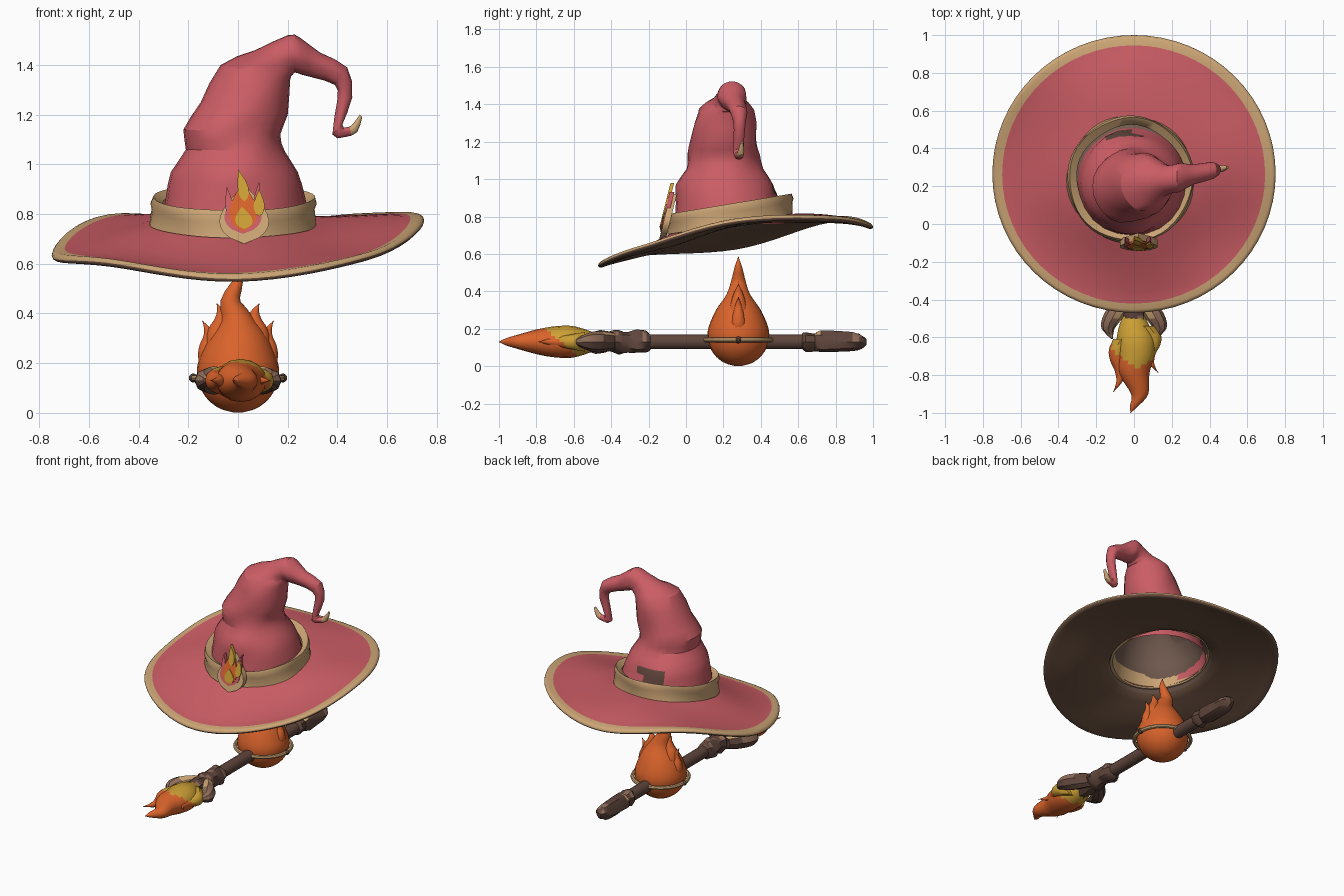
import bpy, bmesh, math, random
from mathutils import Vector

random.seed(4)
if "Cube" in bpy.data.objects:
    bpy.data.objects.remove(bpy.data.objects["Cube"])


def material(name, *rgb):
    m = bpy.data.materials.new(name)
    m.use_nodes = True
    m.diffuse_color = (*rgb, 1)
    m.node_tree.nodes["Principled BSDF"].inputs["Base Color"].default_value = (*rgb, 1)
    return m


PINK = material("rose cloth", 0.6, 0.11, 0.13)
TAN = material("tan leather", 0.61, 0.38, 0.18)
BROWN = material("dark brown", 0.115, 0.06, 0.045)
UNDER = material("underside brown", 0.15, 0.083, 0.052)
LINING = material("lining brown", 0.17, 0.105, 0.08)
ORANGE = material("flame orange", 0.7, 0.125, 0.024)
YELLOW = material("flame yellow", 0.61, 0.35, 0.035)
WORN = material("worn wood", 0.27, 0.15, 0.1)


def finish(name, bm, mats, rule=None, angle=40):
    bmesh.ops.recalc_face_normals(bm, faces=bm.faces)
    if rule:
        for face in bm.faces:
            face.material_index = rule(face.calc_center_median(), face.normal)
    mesh = bpy.data.meshes.new(name)
    bm.to_mesh(mesh)
    bm.free()
    for m in mats:
        mesh.materials.append(m)
    mesh.shade_smooth()
    mesh.set_sharp_from_angle(angle=math.radians(angle))
    bpy.context.scene.collection.objects.link(bpy.data.objects.new(name, mesh))


def loft(name, rings, mats, rule=None, ring_mats=None, caps=(True, True), loop=False, angle=40):
    """Skin a list of point rings."""
    bm = bmesh.new()
    verts = [[bm.verts.new(p) for p in ring] for ring in rings]
    count = len(verts[0])
    for i in range(len(verts) if loop else len(verts) - 1):
        a, b = verts[i], verts[(i + 1) % len(verts)]
        for k in range(count):
            face = bm.faces.new((a[k], a[(k + 1) % count], b[(k + 1) % count], b[k]))
            if ring_mats:
                face.material_index = ring_mats[i]
    for wanted, ring in zip(caps, (verts[0], verts[-1])):
        if wanted and not loop:
            face = bm.faces.new(ring)
            if ring_mats:
                face.material_index = ring_mats[-1]
    finish(name, bm, mats, rule, angle)


def catmull(a, b, c, d, t):
    return b + ((c - a) * t + (a * 2 - b * 5 + c * 4 - d) * t * t + (b * 3 - a - c * 3 + d) * t ** 3) / 2


def spline(points, steps):
    """Smooth curve through points of any dimension."""
    pts = [Vector(p) for p in points]
    pts = [pts[0], *pts, pts[-1]]
    curve = [catmull(*pts[i:i + 4], s / steps) for i in range(len(pts) - 3) for s in range(steps)]
    return curve + [pts[-1]]


def angles(count):
    return [math.tau * k / count for k in range(count)]


def tube(name, points, mats, side, sides=14, steps=4, flat=1, bump=None, rule=None, angle=40):
    """Round section of varying radius (x, y, z, radius) swept along a path."""
    path = spline(points, steps)
    rings = []
    for i, p in enumerate(path):
        ahead = path[min(i + 1, len(path) - 1)] - path[max(i - 1, 0)]
        up = ahead.to_3d().normalized().cross(side).normalized()
        ring = []
        for a in angles(sides):
            r = max(p.w, 0.002) * (bump(a, i) if bump else 1)
            ring.append(p.to_3d() + side * math.cos(a) * r * flat + up * math.sin(a) * r)
        rings.append(ring)
    loft(name, rings, mats, rule, angle=angle)


X, Y = Vector((1, 0, 0)), Vector((0, 1, 0))


def tongue(name, base, tip, width, sway, mats, side, rule=None):
    """Curling flame lick that tapers from base to tip."""
    base, tip = Vector(base), Vector(tip)
    points = []
    for i in range(6):
        t = i / 5
        p = base.lerp(tip, t) + X * sway * math.sin(math.tau * t)
        points.append((*p, width * (1 - t) ** 0.8))
    tube(name, points, mats, side, sides=10, rule=rule)


# ---- Hat brim with border, underside and crown lining
# rim heights, counter-clockwise from the left side
RIM = [0.785, 0.8, 0.755, 0.795, 0.645, 0.615, 0.55, 0.64]


def rim_height(a):
    u = a / math.tau * len(RIM)
    i = int(u)
    return catmull(*(RIM[(i + k) % len(RIM)] for k in (-1, 0, 1, 2)), u - i)


def brim_ring(r, rise):
    t = (r - 0.3) / 0.45
    ring = []
    for a in angles(64):
        x = -0.015 * (1 - t) + r * math.cos(a)
        y = 0.24 + 0.025 * t + r * math.sin(a) * (1 - 0.02 * t)
        inner = 0.765 + 0.16 * r * math.sin(a)
        sag = 0.012 * math.sin(math.pi * min(max(t, 0), 1)) * (math.sin(4 * a + 1) - 1)
        ring.append((x, y, inner + (rim_height(a) - inner) * max(t, 0) ** 1.15 + sag + rise))
    return ring


rings = [brim_ring(0.3 + 0.066 * i, 0) for i in range(7)]
for i in range(7):
    bend = math.pi * i / 6
    rings.append(brim_ring(0.73 + 0.02 * math.sin(bend), 0.016 * math.cos(bend) - 0.011))
rings += [brim_ring(0.7 - 0.062 * i, -0.025) for i in range(7)]
for r, y, z in ((0.26, 0.23, 0.86), (0.22, 0.21, 0.96), (0.15, 0.2, 1.04)):
    rings.append([(r * math.cos(a) - 0.015, y + r * math.sin(a), z) for a in angles(64)])
loft("hat_brim", rings, [PINK, TAN, UNDER, LINING], ring_mats=[0] * 6 + [1] * 4 + [2] * 10 + [3] * 3,
     caps=(False, True), angle=50)

# ---- Crumpled crown with drooping tail, from left and right edges (x, z, x, z)
crown = [(-0.31, 0.76, 0.29, 0.76), (-0.29, 0.87, 0.27, 0.87), (-0.27, 0.97, 0.24, 0.97),
         (-0.21, 1.06, 0.19, 1.05), (-0.22, 1.14, 0.17, 1.12), (-0.15, 1.25, 0.2, 1.2),
         (-0.07, 1.4, 0.21, 1.34), (0.07, 1.46, 0.22, 1.36), (0.2, 1.52, 0.23, 1.37),
         (0.25, 1.51, 0.26, 1.36), (0.33, 1.45, 0.3, 1.35), (0.44, 1.39, 0.39, 1.32),
         (0.46, 1.27, 0.4, 1.26), (0.42, 1.16, 0.38, 1.12), (0.44, 1.15, 0.43, 1.11),
         (0.46, 1.16, 0.48, 1.13), (0.49, 1.2, 0.5, 1.19)]
rings = []
for lx, lz, rx, rz in spline(crown, 2):
    y = 0.2 + 0.1 * max(0, lx + rx) + 0.1 * max(0, 1.1 - lz)
    centre = Vector((lx + rx, 2 * y, lz + rz)) / 2
    across = Vector((rx - lx, 0, rz - lz)) / 2
    amount = 0.03 if lz > 0.9 else 0.008
    ring = []
    for a in angles(24):
        fold = 1 + amount * math.sin(a) ** 2 * (math.sin(2 * a + lz * 17) + math.sin(5 * a - lz * 23))
        ring.append(centre + (across * math.cos(a) + Y * across.length * math.sin(a)) * fold)
    rings.append(ring)


def crown_colour(c, n):
    if c.x > 0.455 and c.z < 1.21:
        return 1
    return 2 if c.y > 0.46 and -0.13 < c.x < 0.02 and 0.88 < c.z < 0.96 else 0


loft("hat_crown", rings, [PINK, TAN, BROWN], crown_colour, caps=(False, True), angle=28)

# ---- Tilted hat band with a soft upper lip
rings = []
for r, z in ((0.3, 0.755), (0.336, 0.76), (0.328, 0.82), (0.334, 0.84), (0.325, 0.868), (0.285, 0.845)):
    ring = []
    for a in angles(48):
        rr = r + 0.004 * math.sin(5 * a + z * 30)
        ring.append((rr * math.cos(a) - 0.018, 0.237 + rr * math.sin(a), z + 0.165 * rr * math.sin(a)))
    rings.append(ring)
loft("hat_band", rings, [TAN], loop=True, angle=60)


# ---- Flame badge of leaf-shaped plates leaning back against the band
def petal(name, x, bottom, top, width, curl, front, depth, mat):
    bm = bmesh.new()
    outline = []
    for side in (1, -1):
        for i in range(10):
            t = (i if side > 0 else 10 - i) / 10
            z = bottom + (top - bottom) * t
            half = width * math.sin(math.pi * t ** 0.7)
            outline.append((x + curl * t * t + side * half, front + 0.25 * (z - 0.7), z))
    face = bm.faces.new([bm.verts.new(p) for p in outline])
    result = bmesh.ops.extrude_face_region(bm, geom=[face])
    for v in result["geom"]:
        if isinstance(v, bmesh.types.BMVert):
            v.co.y += depth
    finish(name, bm, [mat], angle=25)


petal("badge_frame", 0.025, 0.68, 0.92, 0.1, 0, -0.138, 0.035, TAN)
petal("badge_backing", 0.02, 0.72, 0.9, 0.075, 0, -0.143, 0.025, PINK)
petal("badge_spike_left", 0.075, 0.79, 0.93, 0.015, 0.01, -0.145, 0.025, PINK)
petal("badge_spike_right", -0.035, 0.79, 0.91, 0.015, -0.01, -0.145, 0.025, PINK)
petal("badge_flame", 0.02, 0.73, 0.93, 0.056, 0, -0.148, 0.025, ORANGE)
petal("badge_core", 0.025, 0.74, 0.83, 0.035, -0.01, -0.153, 0.008, YELLOW)
petal("badge_tip", 0.025, 0.85, 0.98, 0.022, -0.025, -0.153, 0.02, YELLOW)
petal("badge_side_flame", 0.085, 0.79, 0.9, 0.022, 0, -0.153, 0.009, YELLOW)

# ---- Fire orb, side tongues and metal ring
ORB, RADIUS = 0.28, 0.165
points = []
for i in range(6):
    a = 0.1 + 0.35 * i
    points.append((0, ORB, RADIUS * (1 - math.cos(a)), RADIUS * math.sin(a)))
for x, z, r in ((0, 0.3, 0.12), (-0.01, 0.38, 0.065), (-0.03, 0.45, 0.04), (0, 0.53, 0.02), (0, 0.585, 0)):
    points.append((x, ORB, z, r))
tube("fire_orb", points, [ORANGE], Y, sides=24, steps=3)
for s, name in ((1, "left"), (-1, "right")):
    tongue(f"inner_tongue_{name}", (s * 0.06, ORB, 0.25), (s * 0.085, ORB, 0.44), 0.07, s * 0.012, [ORANGE], Y)
    tongue(f"outer_tongue_{name}", (s * 0.1, ORB, 0.19), (s * 0.143, ORB, 0.37), 0.052, s * 0.012, [ORANGE], Y)
    tube(f"ring_knob_{name}", [(s * 0.165, ORB, 0.14, 0.012), (s * 0.182, ORB, 0.14, 0.019),
                               (s * 0.197, ORB, 0.14, 0.008)], [BROWN], Y, sides=8, steps=2)
rings = []
for a in angles(40):
    ring = []
    for b in angles(8):
        r = 0.178 + 0.013 * math.cos(b)
        ring.append((r * math.cos(a), ORB + r * math.sin(a), 0.14 + 0.013 * math.sin(b)))
    rings.append(ring)
loft("orb_ring", rings, [TAN], loop=True)

# ---- Staff with gnarled ends
AXIS = 0.13


def gnarl(a, i):
    return 1 + 0.1 * math.sin(3 * a + i * 0.9) + random.uniform(-0.05, 0.05)


def worn(c, n):
    if 0.68 < c.y < 0.73 and n.z > 0.3:
        return 2
    return 1 if n.z > 0.5 and random.random() < 0.25 else 0


def rod(name, profile, **options):
    tube(name, [(0, y, AXIS, r) for y, r in profile], [BROWN, WORN, TAN], X, **options)


rod("staff_shaft", [(-0.3, 0.04), (0.7, 0.04)], steps=1)
grip = [(-0.19, 0.04)] + [(-0.21 - 0.05 * i, 0.064 if i % 2 else 0.054) for i in range(8)]
rod("staff_grip", grip, sides=10, steps=2, bump=gnarl, rule=worn, angle=30)
rod("staff_pommel", [(0.62, 0.04), (0.64, 0.056), (0.69, 0.045), (0.72, 0.058), (0.89, 0.052),
                     (0.94, 0.036), (0.965, 0.015)], sides=9, steps=2, bump=gnarl, rule=worn, angle=30)


def claw_colour(c, n):
    if n.z < 0.3:
        return 0
    return 2 if abs(c.x) < 0.1 or c.y < -0.575 else 1


for s, name in ((1, "left"), (-1, "right")):
    claw = [(0.03, -0.38, 0.045), (0.08, -0.44, 0.055), (0.115, -0.5, 0.054), (0.138, -0.555, 0.034),
            (0.115, -0.61, 0.004)]
    tube(f"claw_{name}", [(s * x, y, AXIS, r) for x, y, r in claw], [BROWN, WORN, TAN], X,
         sides=8, steps=2, rule=claw_colour, angle=30)


# ---- Flame at the staff head, yellow on its upper root
def blaze(c, n):
    return 1 if c.y > -0.67 - 1.2 * (c.z - AXIS) + 0.4 * max(0, -c.x) else 0


flame = [(0, -0.44, 0.025), (0, -0.52, 0.06), (0.01, -0.61, 0.085), (0.01, -0.7, 0.083), (0, -0.79, 0.068),
         (0.03, -0.9, 0.038), (0, -0.965, 0.018), (-0.018, -1, 0)]
tube("head_flame", [(x, y, AXIS, r) for x, y, r in flame], [ORANGE, YELLOW], X, sides=16, flat=1.2, rule=blaze)
tongue("head_tongue_right", (-0.05, -0.61, AXIS), (-0.11, -0.89, AXIS), 0.06, -0.022, [ORANGE, YELLOW], X, blaze)
tongue("head_tongue_left", (0.06, -0.54, AXIS), (0.13, -0.79, AXIS), 0.055, 0.025, [ORANGE, YELLOW], X, blaze)
